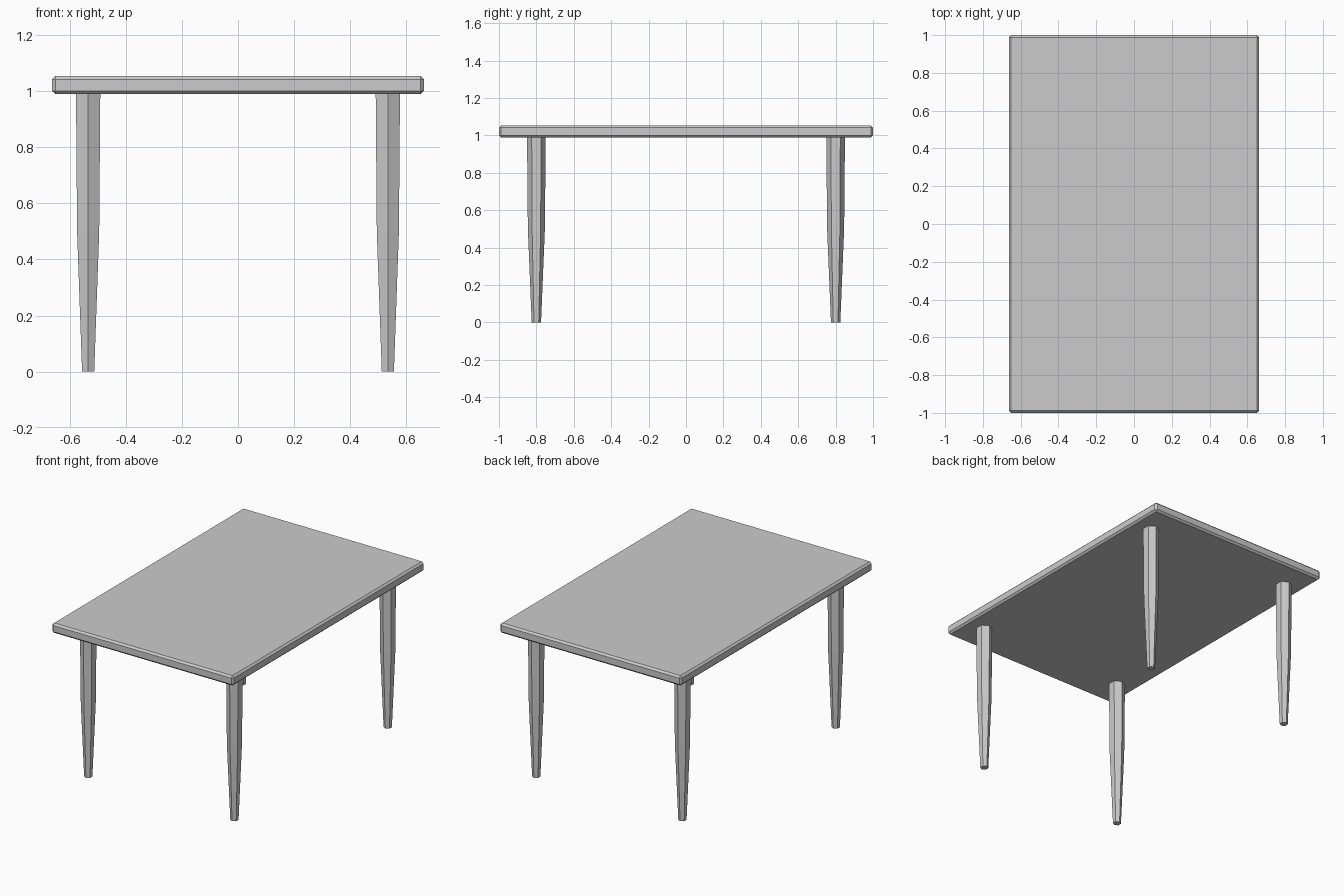
import bpy, bmesh
from math import cos, sin, pi

if "Cube" in bpy.data.objects:
    bpy.data.objects.remove(bpy.data.objects["Cube"])


def add_object(name, bm):
    bmesh.ops.recalc_face_normals(bm, faces=bm.faces)
    mesh = bpy.data.meshes.new(name)
    bm.to_mesh(mesh)
    bm.free()
    obj = bpy.data.objects.new(name, mesh)
    bpy.context.collection.objects.link(obj)
    return obj


# Tabletop: slab with a single chamfer on every edge
bm = bmesh.new()
bmesh.ops.create_cube(bm, size=1)
bmesh.ops.scale(bm, vec=(1.326, 2.0, 0.065), verts=bm.verts)
bmesh.ops.translate(bm, vec=(0, 0, 1.0215), verts=bm.verts)
bmesh.ops.bevel(bm, geom=bm.edges[:], offset=0.012, segments=1, affect='EDGES')
add_object("tabletop", bm)


# Legs: six-sided, tapering faster below mid height
def leg(name, x, y):
    bm = bmesh.new()
    rings = []
    for z, r in ((0, 0.025), (0.5, 0.0455), (0.995, 0.05)):
        rings.append([bm.verts.new((x + r * cos(pi / 6 + i * pi / 3),
                                    y + r * sin(pi / 6 + i * pi / 3), z))
                      for i in range(6)])
    for low, high in zip(rings, rings[1:]):
        for i in range(6):
            j = (i + 1) % 6
            bm.faces.new((low[i], low[j], high[j], high[i]))
    bm.faces.new(rings[0][::-1])
    bm.faces.new(rings[-1])
    add_object(name, bm)


for side, x in (("left", -0.534), ("right", 0.534)):
    for end, y in (("front", -0.8), ("back", 0.8)):
        leg(f"{end}_{side}_leg", x, y)
